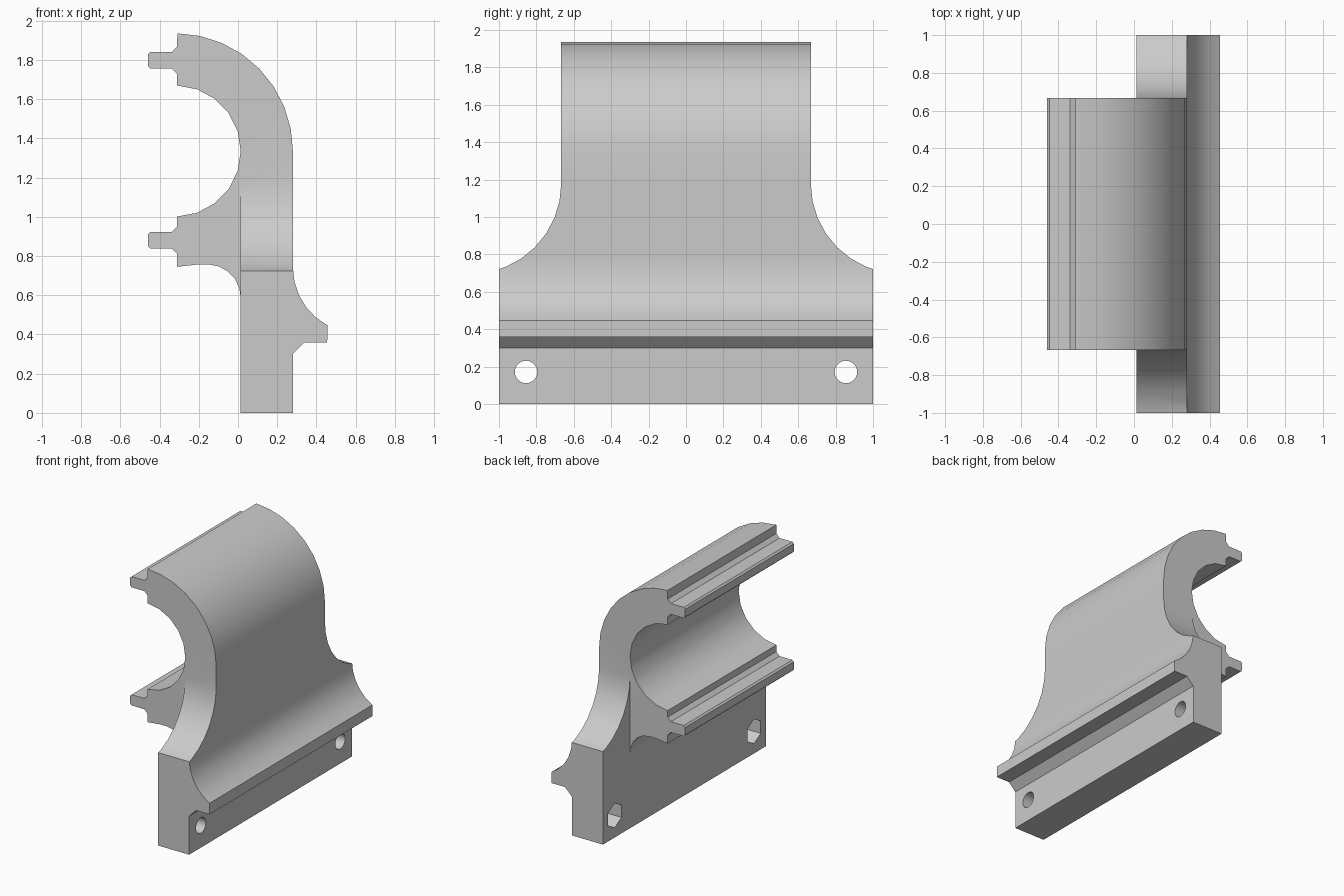
import bpy, bmesh
from math import sin, cos, radians
from mathutils import Vector

cube = bpy.data.objects.get("Cube")
if cube:
    bpy.data.objects.remove(cube, do_unlink=True)

grey = bpy.data.materials.new("plain grey")
grey.use_nodes = True
grey.diffuse_color = (0.6, 0.6, 0.6, 1)
grey.node_tree.nodes["Principled BSDF"].inputs["Base Color"].default_value = (0.6, 0.6, 0.6, 1)

HALF = 1.0                   # half length of the base
HOOK = 0.667                 # half length of the hook
INNER, OUTER = 0.014, 0.28   # two sides of the upright plate
CX, CZ = -0.32, 1.335        # centre of the hook curve
TIP = -0.31


def arc(cx, cz, r, start, end, steps):
    """Points along a circular arc, angles in degrees."""
    angles = [radians(start + (end - start) * i / steps) for i in range(steps + 1)]
    return [(cx + r * cos(a), cz + r * sin(a)) for a in angles]


def prism(name, points, axis, start, end):
    """Extrude a profile: xz points along y, or yz points along x."""
    if axis == "y":
        coords = [Vector((u, start, v)) for u, v in points]
        move = Vector((0, end - start, 0))
    else:
        coords = [Vector((start, u, v)) for u, v in points]
        move = Vector((end - start, 0, 0))
    bm = bmesh.new()
    face = bm.faces.new([bm.verts.new(c) for c in coords])
    grown = bmesh.ops.extrude_face_region(bm, geom=[face], use_keep_orig=True)
    bmesh.ops.translate(bm, vec=move,
                        verts=[g for g in grown["geom"] if isinstance(g, bmesh.types.BMVert)])
    bmesh.ops.recalc_face_normals(bm, faces=bm.faces)
    mesh = bpy.data.meshes.new(name)
    bm.to_mesh(mesh)
    bm.free()
    mesh.materials.append(grey)
    obj = bpy.data.objects.new(name, mesh)
    bpy.context.collection.objects.link(obj)
    return obj


def cut(target, cutter):
    """Subtract a cutter and remove it."""
    cutter.hide_render = True
    mod = target.modifiers.new("cut", "BOOLEAN")
    mod.operation = "DIFFERENCE"
    mod.solver = "EXACT"
    mod.object = cutter
    bpy.context.view_layer.objects.active = target
    bpy.ops.object.modifier_apply(modifier=mod.name)
    bpy.data.objects.remove(cutter, do_unlink=True)


def fin(z):
    """Chamfered tongue on a hook end, listed downwards."""
    upper = [(TIP, 0.07), (-0.338, 0.042), (-0.448, 0.042), (-0.46, 0.03)]
    lower = [(x, -d) for x, d in reversed(upper)]
    return [(x, z + d) for x, d in upper + lower]


# Bracket profile: plate, ledge, hook outside, upper tongue, hook inside, lower tongue
profile = [(INNER, 0), (OUTER, 0), (OUTER, 0.3), (0.34, 0.36), (0.455, 0.36)]
profile += arc(0.613, 0.74, 0.333, 241.7, 180, 5)
profile += arc(CX, CZ, OUTER - CX, 0, 89, 8)
profile += fin(1.798)
profile += arc(CX, CZ, INNER - CX, 88.3, -88.3, 10)
profile += fin(0.88)
profile += [(TIP, 0.745), (-0.2, 0.757)]
profile += arc(-0.156, 0.587, 0.17, 87, 0, 5)
bracket = prism("hook_bracket", profile, "y", -HALF, HALF)

for side in (-1, 1):
    # Flared shoulder beside the hook
    flare = arc(HOOK + 0.484, 1.18, 0.484, 180, 270, 8)
    flare += [(1.3, 0.696), (1.3, 2.2), (HOOK, 2.2)]
    cut(bracket, prism("shoulder_cutter", [(side * y, z) for y, z in flare], "x", -1, 1))
    # Hook ends are shorter than the base
    box = [(HOOK, 0.4), (1.3, 0.4), (1.3, 1.18), (HOOK, 1.18)]
    cut(bracket, prism("hook_end_cutter", [(side * y, z) for y, z in box], "x", -1, INNER))
    # Bolt hole with a six-sided nut pocket on the hook side
    y = side * 0.855
    cut(bracket, prism("bolt_hole_cutter", arc(y, 0.172, 0.06, 0, 360, 24)[:-1], "x", -0.3, 0.6))
    cut(bracket, prism("nut_pocket_cutter", arc(y, 0.172, 0.095, 30, 390, 6)[:-1], "x", -0.3, INNER + 0.12))

# Smooth curves, sharp corners
bpy.ops.object.select_all(action="DESELECT")
bracket.select_set(True)
bpy.context.view_layer.objects.active = bracket
bpy.ops.object.shade_smooth_by_angle(angle=radians(30))
